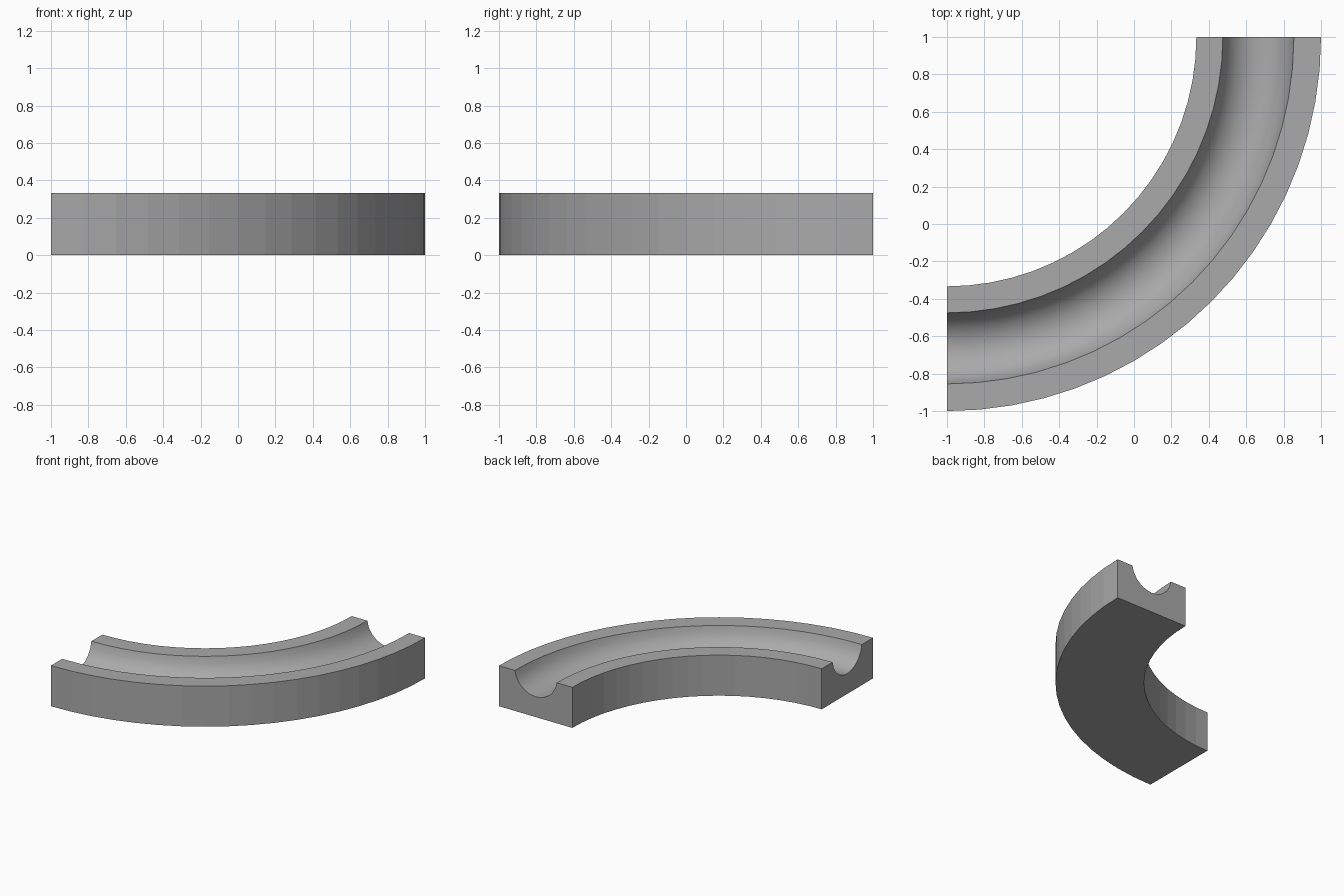
import bpy
import bmesh
from math import sin, cos, pi, asin, sqrt
from mathutils import Vector, Matrix

cube = bpy.data.objects.get("Cube")
if cube:
    bpy.data.objects.remove(cube, do_unlink=True)

INNER, OUTER, HEIGHT = 4 / 3, 2.0, 1 / 3
GROOVE_MID, GROOVE_HALF, GROOVE_DEPTH = 1.665, 0.19, 0.167
BEND_STEPS, GROOVE_STEPS = 18, 10

# Plain grey material
grey = bpy.data.materials.new("plain_grey")
grey.use_nodes = True
colour = (0.4, 0.4, 0.4, 1)
grey.diffuse_color = colour
grey.node_tree.nodes["Principled BSDF"].inputs["Base Color"].default_value = colour

# Cross-section: a rectangular bar with a round channel in its top
radius = (GROOVE_HALF ** 2 + GROOVE_DEPTH ** 2) / (2 * GROOVE_DEPTH)
centre_z = HEIGHT - GROOVE_DEPTH + radius
half_angle = asin(GROOVE_HALF / radius)
groove = []
for i in range(GROOVE_STEPS + 1):
    a = half_angle * (1 - 2 * i / GROOVE_STEPS)
    groove.append((GROOVE_MID + radius * sin(a), centre_z - radius * cos(a)))
profile = [(INNER, 0), (OUTER, 0), (OUTER, HEIGHT)] + groove + [(INNER, HEIGHT)]
groove_edges = range(3, 3 + GROOVE_STEPS)

# Sweep the section through a quarter turn about the back right corner
bm = bmesh.new()
rings = []
for step in range(BEND_STEPS + 1):
    t = -pi / 2 * step / BEND_STEPS
    rings.append([bm.verts.new((-1 + r * cos(t), 1 + r * sin(t), z)) for r, z in profile])
count = len(profile)
for a, b in zip(rings, rings[1:]):
    for i in range(count):
        j = (i + 1) % count
        face = bm.faces.new((a[i], a[j], b[j], b[i]))
        face.smooth = i in groove_edges

# Flat end caps
bm.faces.new(rings[0])
bm.faces.new(rings[-1])
bmesh.ops.recalc_face_normals(bm, faces=bm.faces)

# Only the channel is smooth; its rims stay sharp
for edge in bm.edges:
    edge.smooth = all(f.smooth for f in edge.link_faces)

mesh = bpy.data.meshes.new("curved_channel")
bm.to_mesh(mesh)
bm.free()
mesh.materials.append(grey)
bpy.context.collection.objects.link(bpy.data.objects.new("curved_channel", mesh))
